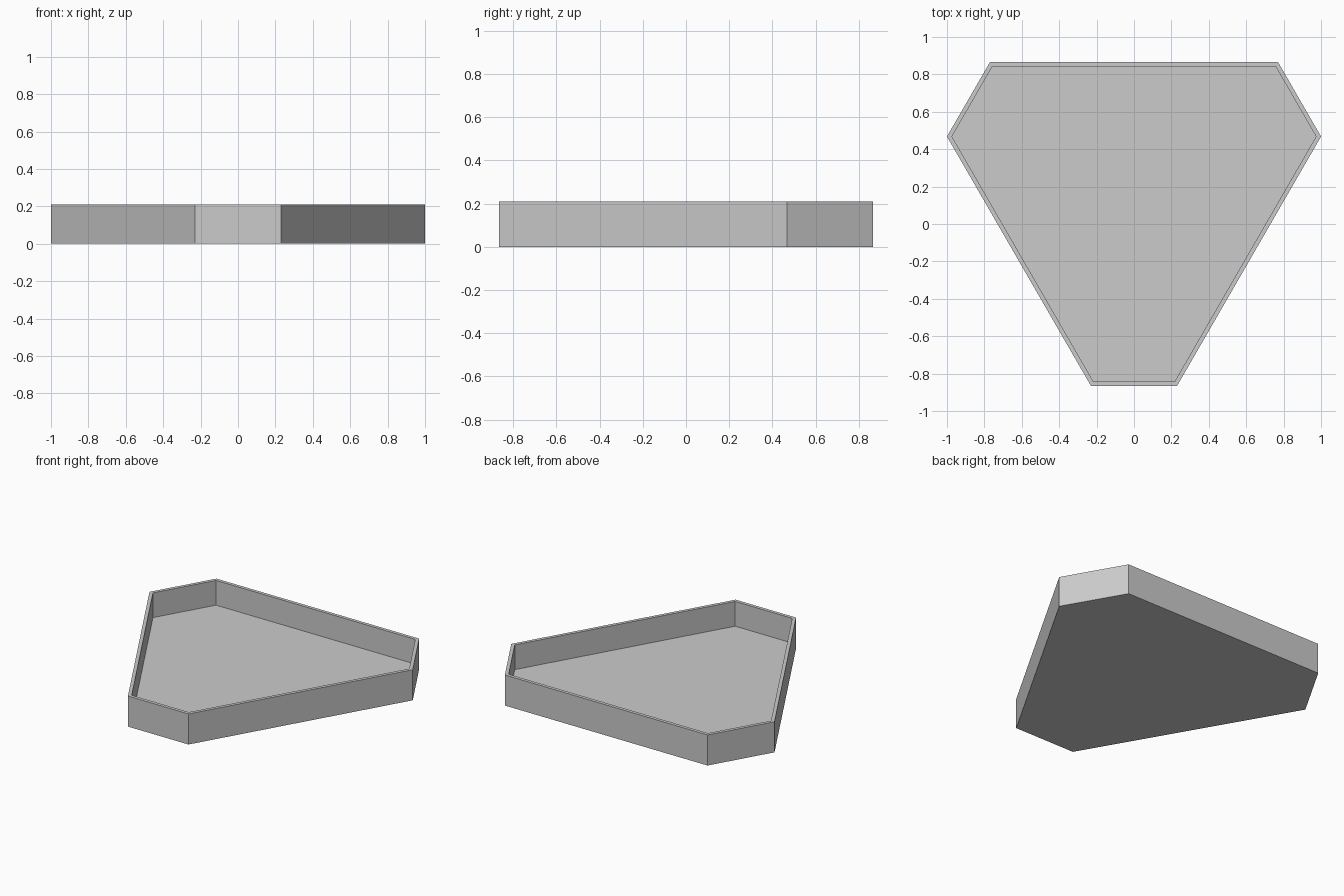
import bpy
import bmesh
import math

cube = bpy.data.objects.get("Cube")
if cube:
    bpy.data.objects.remove(cube, do_unlink=True)

# Tray dimensions: a triangle with clipped corners, all angles 120 degrees
SLOPE = math.sqrt(3)
FRONT, BACK = 0.23, 0.77
HALF_DEPTH = SLOPE / 2
HEIGHT, FLOOR, WALL = 0.21, 0.04, 0.023

# Plain grey
grey = bpy.data.materials.new("plain_grey")
grey.use_nodes = True
colour = (0.6, 0.6, 0.6, 1)
grey.diffuse_color = colour
grey.node_tree.nodes["Principled BSDF"].inputs["Base Color"].default_value = colour

# Outline: right half mirrored to the left
half = [(FRONT, -HALF_DEPTH), (1, HALF_DEPTH - (1 - BACK) * SLOPE), (BACK, HALF_DEPTH)]
outline = half + [(-x, y) for x, y in reversed(half)]

# Solid block
bm = bmesh.new()
base = bm.faces.new([bm.verts.new((x, y, 0)) for x, y in outline])
block = bmesh.ops.extrude_face_region(bm, geom=[base], use_keep_orig=True)
top = next(g for g in block["geom"] if isinstance(g, bmesh.types.BMFace))
bmesh.ops.translate(bm, verts=top.verts, vec=(0, 0, HEIGHT))
bmesh.ops.recalc_face_normals(bm, faces=bm.faces)

# Rim and sunken floor
bmesh.ops.inset_region(bm, faces=[top], thickness=WALL, use_even_offset=True)
well = bmesh.ops.extrude_face_region(bm, geom=[top])
bmesh.ops.translate(bm, verts=[g for g in well["geom"] if isinstance(g, bmesh.types.BMVert)],
                    vec=(0, 0, FLOOR - HEIGHT))
if top.is_valid:
    bmesh.ops.delete(bm, geom=[top], context="FACES_ONLY")
bmesh.ops.recalc_face_normals(bm, faces=bm.faces)

mesh = bpy.data.meshes.new("tray")
bm.to_mesh(mesh)
bm.free()
mesh.materials.append(grey)
bpy.context.collection.objects.link(bpy.data.objects.new("tray", mesh))
